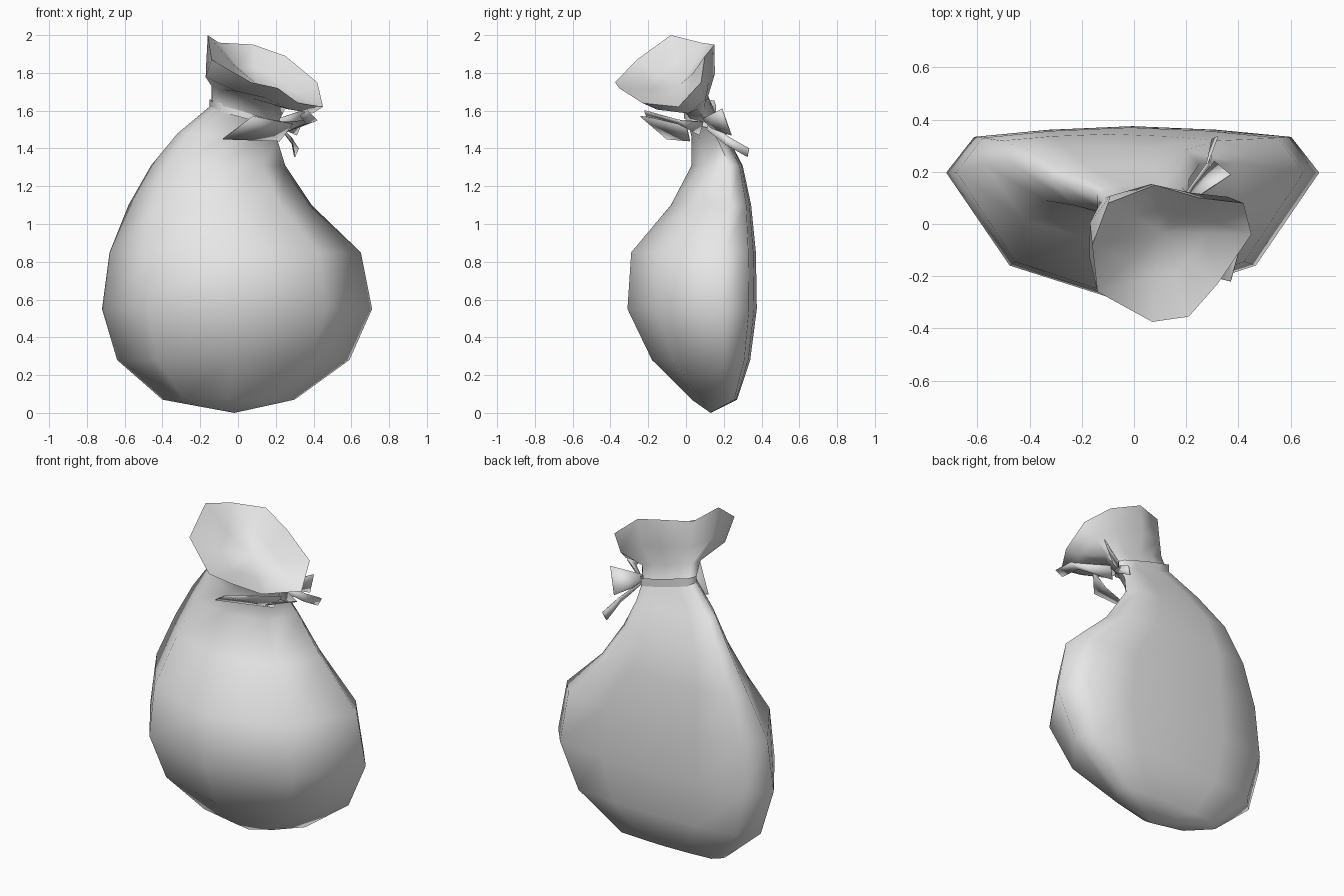
import bpy, bmesh
from mathutils import Vector

cube = bpy.data.objects.get("Cube")
if cube:
    bpy.data.objects.remove(cube, do_unlink=True)

grey = bpy.data.materials.new("cloth grey")
grey.use_nodes = True
grey.diffuse_color = (0.8, 0.8, 0.8, 1)
grey.node_tree.nodes["Principled BSDF"].inputs["Base Color"].default_value = (0.8, 0.8, 0.8, 1)


def finish(name, bm, angle=1.4):
    bmesh.ops.recalc_face_normals(bm, faces=bm.faces)
    mesh = bpy.data.meshes.new(name)
    bm.to_mesh(mesh)
    bm.free()
    mesh.materials.append(grey)
    obj = bpy.data.objects.new(name, mesh)
    bpy.context.collection.objects.link(obj)
    bpy.ops.object.select_all(action='DESELECT')
    bpy.context.view_layer.objects.active = obj
    obj.select_set(True)
    bpy.ops.object.shade_smooth_by_angle(angle=angle)
    return obj


# cross-section: flat back, rounded front (across, depth)
HALF = [(0, 0), (.66, .22), (1, .74), (.85, .94), (.45, .98), (0, 1)]
SECTION = HALF + [(-u, v) for u, v in HALF[4:0:-1]]


def ring(z, left, right, front, back, tilt=0):
    mid, half = (left + right) / 2, (right - left) / 2
    return [Vector((mid + u * half, front + v * (back - front), z - u * tilt))
            for u, v in SECTION]


def loft(bm, rings):
    rows = [[bm.verts.new(p) for p in r] for r in rings]
    n = len(rows[0])
    for a, b in zip(rows, rows[1:]):
        for i in range(n):
            j = (i + 1) % n
            bm.faces.new((a[i], a[j], b[j], b[i]))
    return rows


def cap(bm, row, point):
    tip = bm.verts.new(point)
    for i in range(len(row)):
        bm.faces.new((row[i], row[(i + 1) % len(row)], tip))


# sack levels: height, left, right, front, back, tilt
LEVELS = [(.07, -.40, .30, .03, .27), (.28, -.64, .59, -.18, .34),
          (.55, -.72, .71, -.31, .375), (.85, -.68, .65, -.29, .37),
          (1.10, -.58, .39, -.08, .345), (1.31, -.46, .25, .03, .30),
          (1.46, -.32, .21, .03, .22, .02), (1.58, -.14, .21, .00, .15, .05)]
collar = ring(1.67, -.14, .25, -.07, .11, .06)
rim = [Vector(p) for p in [
    (.21, -.355, 1.72), (.32, -.23, 1.64), (.45, -.04, 1.62), (.42, .08, 1.75),
    (.25, .10, 1.89), (.08, .15, 1.95), (-.10, .08, 1.96), (-.16, -.08, 2.0),
    (-.14, -.26, 1.87), (.07, -.375, 1.75)]]
centre = Vector((.1, -.03, 1.74))

# flared mouth bulges outward below the rim, then folds inside
flare = []
for c, r in zip(collar, rim):
    p = c.lerp(r, .55)
    push = (p - centre) * .13
    flare.append(p + Vector((push.x, push.y, -.03)))
inside = [r.lerp(centre, .5) - Vector((0, 0, .02)) for r in rim]

bm = bmesh.new()
rows = loft(bm, [ring(*lv) for lv in LEVELS] + [collar, flare, rim, inside])
cap(bm, rows[0], (-.02, .13, 0))
cap(bm, rows[-1], centre)
finish("sack", bm)

# tie wrapped round the neck
bm = bmesh.new()
loft(bm, [ring(z, -.15, .22, -.01, .16, .05) for z in (1.56, 1.61)])
finish("neck_tie", bm)


# ribbon ends and bow: strips between two edges
def ribbon(name, edge_a, edge_b):
    bm = bmesh.new()
    a, b = ([bm.verts.new(p) for p in e] for e in (edge_a, edge_b))
    for i in range(len(a) - 1):
        bm.faces.new((a[i], a[i + 1], b[i + 1], b[i]))
    obj = finish(name, bm)
    thick = obj.modifiers.new("thickness", 'SOLIDIFY')
    thick.thickness = .006
    thick.offset = 0


ribbon("front_bow", [(.08, -.24, 1.57), (.29, .00, 1.53)],
       [(-.08, -.10, 1.45), (.22, .02, 1.44)])
ribbon("side_bow", [(.37, -.22, 1.60), (.42, -.04, 1.55), (.24, .09, 1.54)],
       [(.33, -.21, 1.57), (.36, -.04, 1.53), (.21, .07, 1.47)])
ribbon("back_bow", [(.22, .09, 1.56), (.37, .19, 1.61)],
       [(.22, .13, 1.51), (.31, .24, 1.47)])
ribbon("ribbon_tail", [(.20, .12, 1.54), (.28, .23, 1.46), (.32, .335, 1.40)],
       [(.23, .11, 1.50), (.29, .21, 1.42), (.30, .325, 1.355)])
